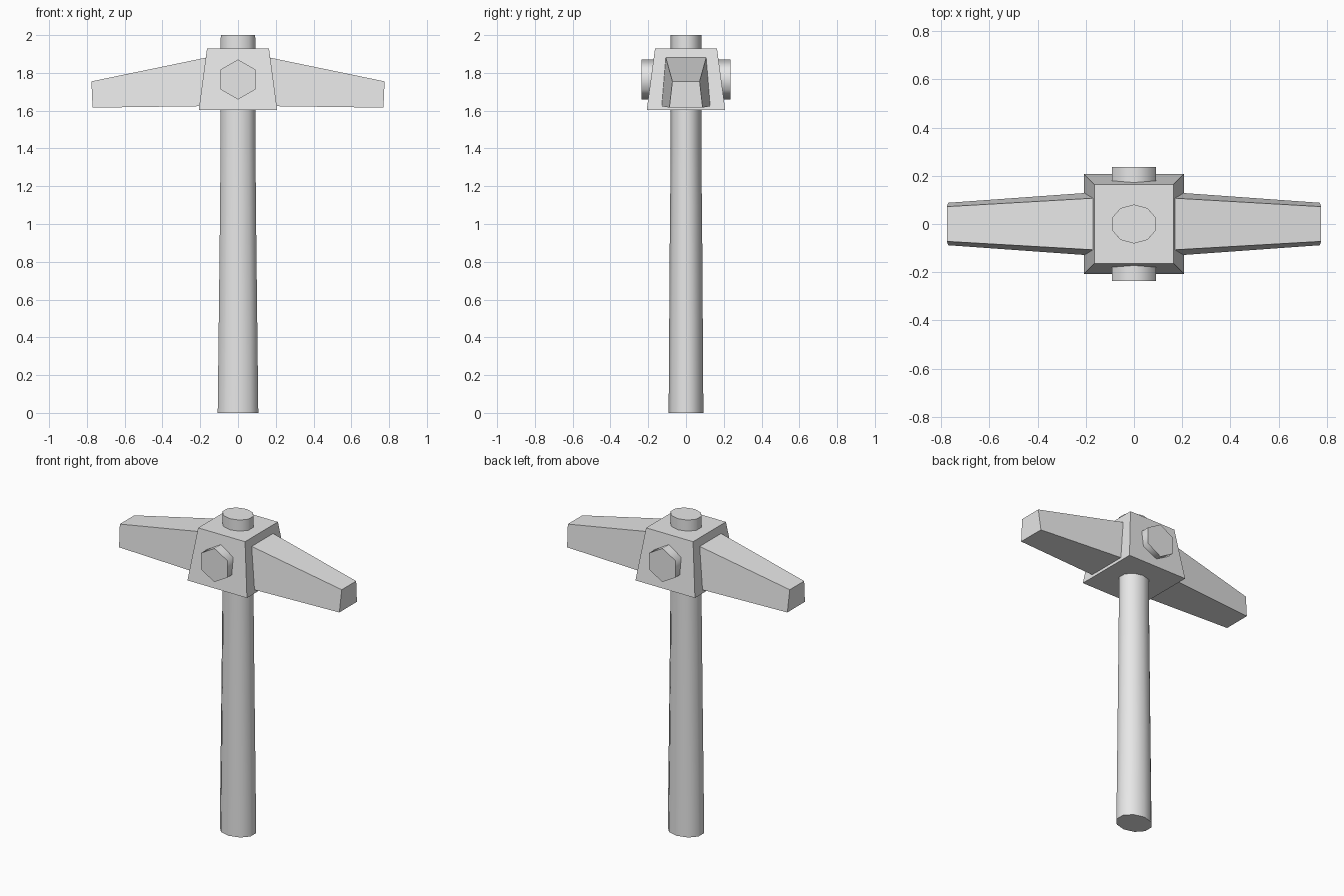
import bpy, bmesh
from math import radians, sin, cos, pi

cube = bpy.data.objects.get("Cube")
if cube:
    bpy.data.objects.remove(cube, do_unlink=True)

grey = bpy.data.materials.new("plain_grey")
grey.use_nodes = True
grey.diffuse_color = (0.8, 0.8, 0.8, 1)
grey.node_tree.nodes["Principled BSDF"].inputs["Base Color"].default_value = (0.8, 0.8, 0.8, 1)


def loft(name, rings, smooth=False):
    """Skin a list of equal-sized point rings and cap both ends."""
    bm = bmesh.new()
    loops = [[bm.verts.new(p) for p in ring] for ring in rings]
    count = len(loops[0])
    for a, b in zip(loops, loops[1:]):
        for i in range(count):
            j = (i + 1) % count
            bm.faces.new((a[i], a[j], b[j], b[i]))
    bm.faces.new(loops[0])
    bm.faces.new(loops[-1])
    bmesh.ops.recalc_face_normals(bm, faces=bm.faces)
    mesh = bpy.data.meshes.new(name)
    bm.to_mesh(mesh)
    bm.free()
    mesh.materials.append(grey)
    obj = bpy.data.objects.new(name, mesh)
    bpy.context.collection.objects.link(obj)
    if smooth:
        bpy.ops.object.select_all(action='DESELECT')
        obj.select_set(True)
        bpy.context.view_layer.objects.active = obj
        bpy.ops.object.shade_smooth_by_angle(angle=radians(65))
    return obj


def ellipse(sides, rx, ry):
    """Points of a polygon whose first corner lies on the second axis."""
    return [(rx * sin(2 * pi * i / sides), ry * cos(2 * pi * i / sides)) for i in range(sides)]


def square(half, z):
    return [(-half, -half, z), (half, -half, z), (half, half, z), (-half, half, z)]


# Ten-sided oval handle, flaring toward the grip end
handle_profile = [(0, 0.113, 0.092), (0.9, 0.102, 0.086), (1.4, 0.097, 0.081), (2, 0.096, 0.081)]
loft("handle", [[(x, y, z) for x, y in ellipse(10, rx, ry)]
                for z, rx, ry in handle_profile], smooth=True)

# Tapered head block
loft("head_block", [square(0.208, 1.603), square(0.164, 1.93)])


# Arm cross-section: lower and upper corners
def arm_section(side, low, high):
    return [(side * x, s * y, z) for (x, y, z), signs in ((low, (-1, 1)), (high, (1, -1)))
            for s in signs]


# Matching arms and bolts on opposite sides
for side, arm_name, bolt_name in ((1, "left_arm", "back_bolt"), (-1, "right_arm", "front_bolt")):
    loft(arm_name, [arm_section(side, (0.1, 0.136, 1.625), (0.1, 0.111, 1.895)),
                    arm_section(side, (0.77, 0.088, 1.616), (0.776, 0.072, 1.755))])
    loft(bolt_name, [[(x, side * y, 1.765 + z) for x, z in ellipse(6, 0.106, 0.106)]
                     for y in (0.1, 0.236)], smooth=True)
